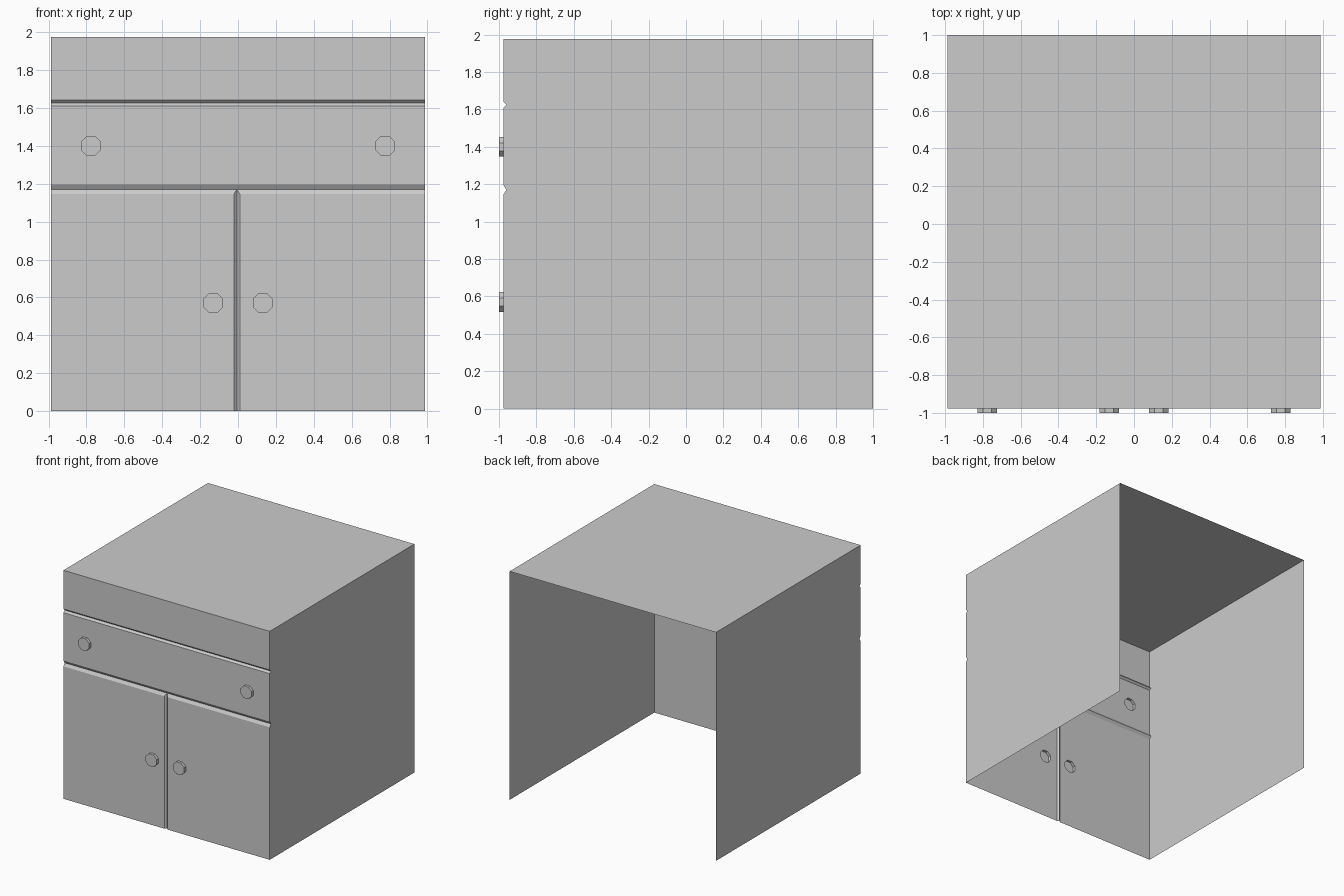
import bpy, bmesh, math
from mathutils import Vector

if "Cube" in bpy.data.objects:
    bpy.data.objects.remove(bpy.data.objects["Cube"])

W, H = 0.987, 1.976          # half width, height
FRONT, BACK = -0.976, 1.0    # depth range of the carcass
DEPTH = 0.016                # groove depth


def prism(name, profile, direction):
    """Closed prism: planar profile extruded along a direction."""
    bm = bmesh.new()
    face = bm.faces.new([bm.verts.new(p) for p in profile])
    new = bmesh.ops.extrude_face_region(bm, geom=[face], use_keep_orig=True)["geom"]
    bmesh.ops.translate(bm, vec=Vector(direction),
                        verts=[g for g in new if isinstance(g, bmesh.types.BMVert)])
    bmesh.ops.recalc_face_normals(bm, faces=bm.faces)
    mesh = bpy.data.meshes.new(name)
    bm.to_mesh(mesh)
    bm.free()
    obj = bpy.data.objects.new(name, mesh)
    bpy.context.collection.objects.link(obj)
    return obj


def combine(body, part, operation):
    mod = body.modifiers.new(part.name, 'BOOLEAN')
    mod.object, mod.operation, mod.solver = part, operation, 'EXACT'
    bpy.context.view_layer.objects.active = body
    bpy.ops.object.modifier_apply(modifier=mod.name)
    bpy.data.objects.remove(part)


# V section: apex inside the front, mouth widened past the surface
def v_section(half):
    return [(0, FRONT + DEPTH), (-2 * half, FRONT - DEPTH), (2 * half, FRONT - DEPTH)]


# Cabinet carcass
body = prism("cabinet_body", [(-W, FRONT, 0), (W, FRONT, 0), (W, BACK, 0), (-W, BACK, 0)],
             (0, 0, H))

# Horizontal grooves above and below the drawer
for z, half in ((1.626, 0.016), (1.17, 0.025)):
    cutter = prism("drawer_groove", [(-1.1, y, z + d) for d, y in v_section(half)], (2.2, 0, 0))
    combine(body, cutter, 'DIFFERENCE')

# Vertical groove between the doors
cutter = prism("door_groove", [(d - 0.006, y, -0.1) for d, y in v_section(0.016)], (0, 0, 1.27))
combine(body, cutter, 'DIFFERENCE')

# Octagonal knobs, hollow behind
for x, z in ((-0.777, 1.4), (0.777, 1.4), (-0.131, 0.57), (0.131, 0.57)):
    ring = [math.pi / 8 + i * math.pi / 4 for i in range(8)]
    knob = prism("knob", [(x + 0.057 * math.cos(a), -1.0, z + 0.057 * math.sin(a)) for a in ring],
                 (0, 0.06, 0))
    combine(body, knob, 'UNION')

# Open back and bottom
bm = bmesh.new()
bm.from_mesh(body.data)
bm.normal_update()
gone = [f for f in bm.faces
        if all(v.co.y > BACK - 0.001 for v in f.verts) or all(v.co.z < 0.001 for v in f.verts)]
bmesh.ops.delete(bm, geom=gone, context='FACES')
bm.to_mesh(body.data)
bm.free()
